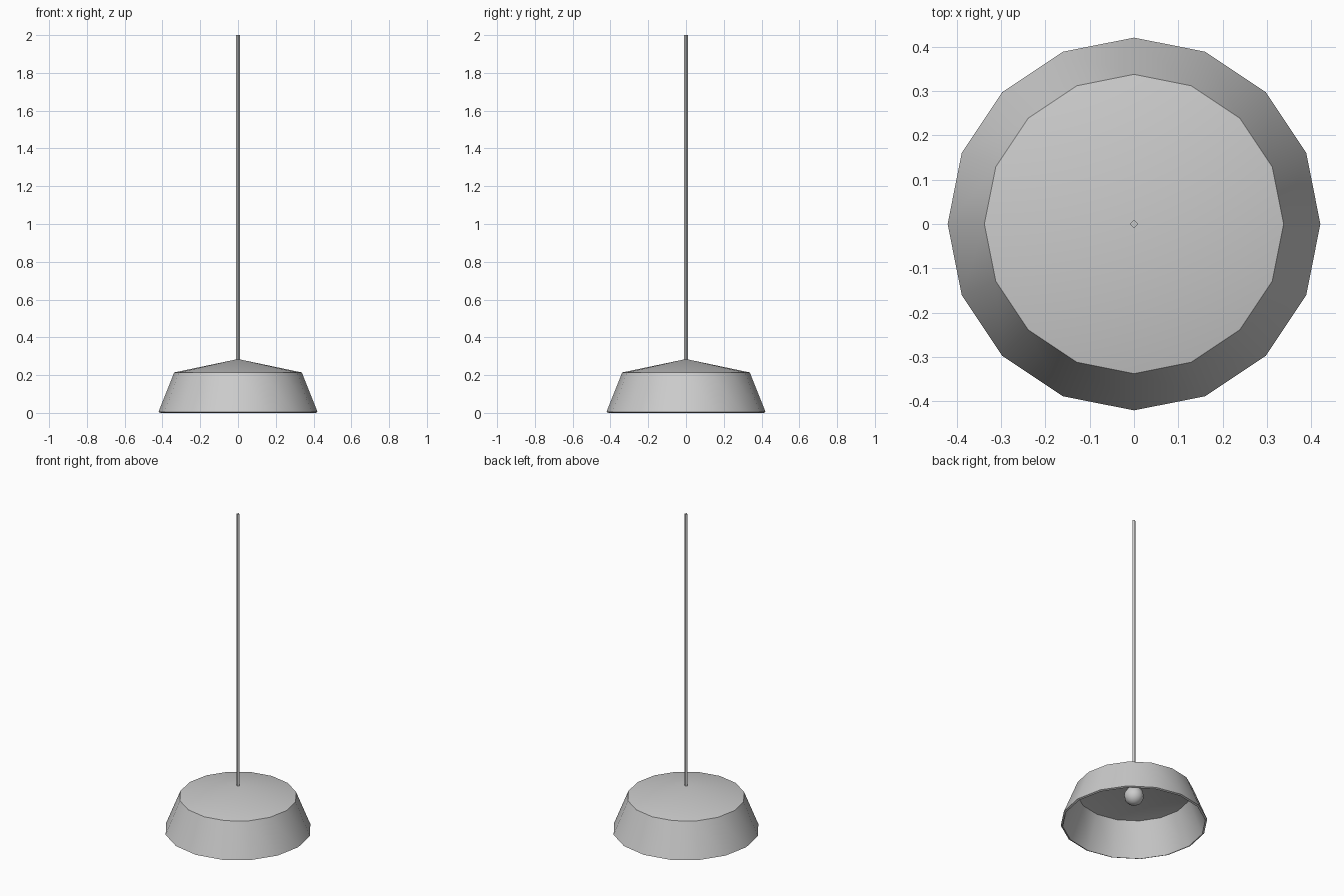
import bpy, bmesh, math

if "Cube" in bpy.data.objects:
    bpy.data.objects.remove(bpy.data.objects["Cube"])

grey = bpy.data.materials.new("light_grey")
grey.diffuse_color = (0.6, 0.6, 0.6, 1)
grey.use_nodes = True
grey.node_tree.nodes["Principled BSDF"].inputs["Base Color"].default_value = grey.diffuse_color


def lathe(name, profile, sides):
    """Revolve (radius, height) points around z; zero radius gives a pole."""
    bm = bmesh.new()
    rings = []
    for r, z in profile:
        n = 1 if r == 0 else sides
        rings.append([bm.verts.new((r * math.cos(2 * math.pi * i / sides),
                                    r * math.sin(2 * math.pi * i / sides), z))
                      for i in range(n)])
    for a, b in zip(rings, rings[1:]):
        for i in range(sides):
            j = (i + 1) % sides
            corners = [a[i % len(a)], a[j % len(a)], b[j % len(b)], b[i % len(b)]]
            bm.faces.new(list(dict.fromkeys(corners)))
    bmesh.ops.recalc_face_normals(bm, faces=bm.faces)
    mesh = bpy.data.meshes.new(name)
    bm.to_mesh(mesh)
    bm.free()
    obj = bpy.data.objects.new(name, mesh)
    bpy.context.collection.objects.link(obj)
    mesh.materials.append(grey)
    bpy.context.view_layer.objects.active = obj
    obj.select_set(True)
    bpy.ops.object.shade_smooth_by_angle(angle=math.radians(30))
    obj.select_set(False)
    return obj


# Shade: thin open shell, closed over the rim from outside to inside
lathe("lamp_shade", [(0, 0.285), (0.338, 0.214), (0.421, 0.005),
                     (0.41, 0), (0.329, 0.204), (0, 0.273)], 16)

# Hanging cord: square section, running down to the bulb
lathe("cord", [(0, 2), (0.01, 2), (0.01, 0.2), (0, 0.2)], 4)

# Bulb: small round globe under the shade
R, Z, STEPS = 0.057, 0.18, 8
lathe("bulb", [(0, Z + R)] +
      [(R * math.sin(math.pi * k / STEPS), Z + R * math.cos(math.pi * k / STEPS))
       for k in range(1, STEPS)] + [(0, Z - R)], 12)
